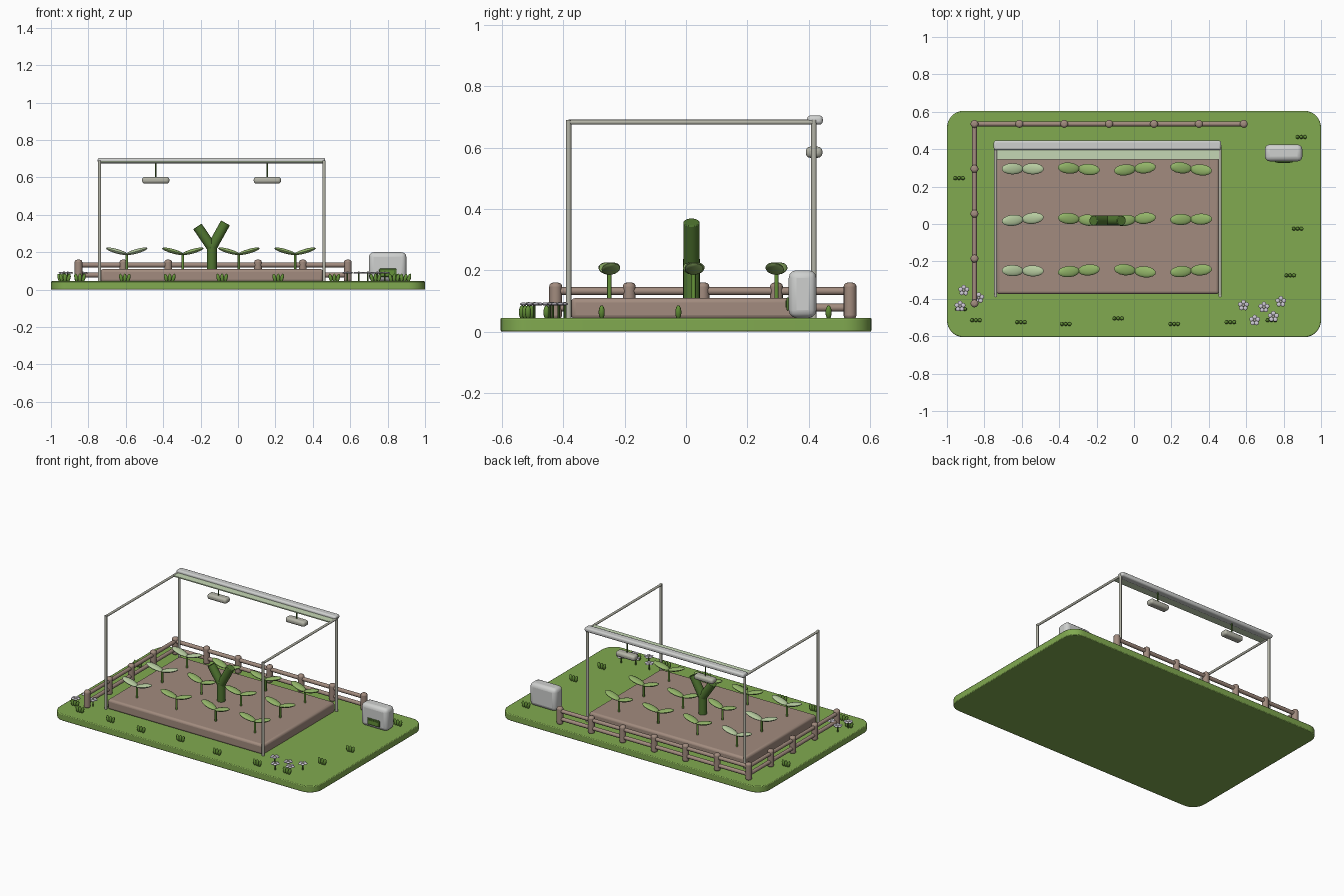
import bpy, bmesh, math
from mathutils import Matrix, Vector

cube = bpy.data.objects.get("Cube")
if cube:
    bpy.data.objects.remove(cube, do_unlink=True)


def material(name, rgb):
    m = bpy.data.materials.new(name)
    m.use_nodes = True
    m.diffuse_color = (*rgb, 1)
    m.node_tree.nodes["Principled BSDF"].inputs["Base Color"].default_value = (*rgb, 1)
    return m


GRASS = material("lawn green", (0.22, 0.40, 0.08))
BROWN = material("earth brown", (0.36, 0.26, 0.21))
LEAF = material("leaf green", (0.29, 0.46, 0.14))
PALE = material("pale leaf green", (0.47, 0.60, 0.35))
SHEET = material("sheet pale green", (0.56, 0.68, 0.46))
METAL = material("warm grey metal", (0.46, 0.46, 0.39))
LIGHT = material("light grey", (0.62, 0.63, 0.62))
DARK = material("dark green", (0.08, 0.18, 0.03))
TUFT = material("tuft green", (0.13, 0.29, 0.04))
PETAL = material("petal lavender", (0.63, 0.60, 0.68))


def tube(bm, a, b, r, sides=14):
    a, b = Vector(a), Vector(b)
    turn = (b - a).to_track_quat('Z', 'Y').to_matrix().to_4x4()
    bmesh.ops.create_cone(bm, cap_ends=True, segments=sides, radius1=r, radius2=r,
                          depth=(b - a).length, matrix=Matrix.Translation((a + b) / 2) @ turn)


def blob(bm, centre, size, turn=Matrix()):
    bmesh.ops.create_uvsphere(bm, u_segments=14, v_segments=8, radius=1,
                              matrix=Matrix.Translation(centre) @ turn @ Matrix.Diagonal((*size, 1)))


def box(bm, lo, hi):
    lo, hi = Vector(lo), Vector(hi)
    bmesh.ops.create_cube(bm, size=1, matrix=Matrix.Translation((lo + hi) / 2)
                          @ Matrix.Diagonal((*(hi - lo), 1)))


def finish(name, bm, mat, bevel=0, segments=3):
    mesh = bpy.data.meshes.new(name)
    bm.to_mesh(mesh)
    bm.free()
    mesh.materials.append(mat)
    ob = bpy.data.objects.new(name, mesh)
    bpy.context.collection.objects.link(ob)
    for o in bpy.context.selected_objects:
        o.select_set(False)
    ob.select_set(True)
    bpy.context.view_layer.objects.active = ob
    bpy.ops.object.shade_smooth_by_angle(angle=math.radians(40))
    if bevel:
        mod = ob.modifiers.new("rounding", 'BEVEL')
        mod.width, mod.segments = bevel, segments
        mod.limit_method, mod.angle_limit = 'ANGLE', math.radians(40)
    return ob


def rounded_box(name, lo, hi, mat, bevel):
    bm = bmesh.new()
    box(bm, lo, hi)
    return finish(name, bm, mat, bevel)


GROUND = 0.045

# Lawn slab with rounded plan corners
bm = bmesh.new()
box(bm, (-1, -0.605, 0), (1, 0.605, GROUND))
corners = [e for e in bm.edges if abs(e.verts[0].co.z - e.verts[1].co.z) > 0.01]
bmesh.ops.bevel(bm, geom=corners, offset=0.09, segments=8, profile=0.5, affect='EDGES')
finish("lawn", bm, GRASS, 0.005, 2)

# Soil bed
rounded_box("soil_bed", (-0.735, -0.375, 0.04), (0.455, 0.41, 0.11), BROWN, 0.015)

# Fence posts and rails along the back and one side
FX, FY = -0.853, 0.535
posts = [(FX + 0.24 * i, FY) for i in range(7)] + [(FX, FY - 0.24 * i) for i in range(1, 5)]
bm = bmesh.new()
for x, y in posts:
    tube(bm, (x, y, 0.04), (x, y, 0.16), 0.021)
finish("fence_posts", bm, BROWN, 0.013)
bm = bmesh.new()
for z in (0.078, 0.132):
    tube(bm, (FX, FY, z), (FX + 1.44, FY, z), 0.013)
    tube(bm, (FX, FY, z), (FX, FY - 0.96, z), 0.013)
finish("fence_rails", bm, BROWN)

# Frame over the bed
bm = bmesh.new()
for x in (-0.74, 0.46):
    for y in (-0.383, 0.417):
        tube(bm, (x, y, 0.04), (x, y, 0.69), 0.009)
    tube(bm, (x, -0.383, 0.683), (x, 0.417, 0.683), 0.008)
finish("frame", bm, METAL)
rounded_box("roller_housing", (-0.75, 0.395, 0.675), (0.466, 0.446, 0.705), LIGHT, 0.011)
rounded_box("retracted_sheet", (-0.735, 0.345, 0.681), (0.455, 0.42, 0.688), SHEET, 0)

# Hanging lamps
for side, x in (("right", -0.44), ("left", 0.157)):
    rounded_box(side + "_lamp", (x - 0.073, 0.391, 0.567), (x + 0.073, 0.445, 0.603), METAL, 0.014)
    bm = bmesh.new()
    tube(bm, (x, 0.417, 0.59), (x, 0.417, 0.685), 0.004, 8)
    finish(side + "_lamp_cord", bm, DARK)

# Control box with front panel
rounded_box("control_box", (0.70, 0.335, GROUND), (0.90, 0.425, 0.20), LIGHT, 0.025)
rounded_box("box_panel", (0.755, 0.328, 0.068), (0.848, 0.337, 0.112), DARK, 0.004)
rounded_box("box_screen", (0.768, 0.325, 0.078), (0.835, 0.33, 0.102), TUFT, 0)

# Forked plant
bm = bmesh.new()
fork = (-0.14, 0.018, 0.225)
tube(bm, (-0.14, 0.018, 0.10), (-0.14, 0.018, 0.24), 0.027, 18)
tube(bm, fork, (-0.217, 0.018, 0.338), 0.027, 18)
tube(bm, fork, (-0.067, 0.018, 0.357), 0.027, 18)
finish("forked_plant", bm, DARK, 0.003, 2)

# Seedlings: one stem and two raised leaves each
YAWS = {-0.25: (-1, 5, -6, 5), 0.025: (6, -5, 6, 1), 0.295: (0, -4, 6, -6)}
stems = bmesh.new()
pale_leaves, green_leaves = bmesh.new(), bmesh.new()
for y, yaws in YAWS.items():
    for col, yaw in enumerate(yaws):
        x = -0.595 + 0.3 * col
        tube(stems, (x, y, 0.10), (x, y, 0.192), 0.007, 10)
        for s in (-1, 1):
            turn = (Matrix.Rotation(math.radians(yaw), 4, 'Z')
                    @ Matrix.Rotation(math.radians(-16 * s), 4, 'Y'))
            centre = Vector((x, y, 0.19)) + turn @ Vector((0.056 * s, 0, 0))
            blob(green_leaves if col else pale_leaves, centre, (0.061, 0.03, 0.012), turn)
finish("seedling_stems", stems, TUFT)
finish("pale_seedling_leaves", pale_leaves, PALE)
finish("green_seedling_leaves", green_leaves, LEAF)

# Grass tufts: three short blades each
bm = bmesh.new()
for x, y in ((-0.935, 0.245), (-0.925, -0.455), (-0.845, -0.515), (-0.605, -0.525),
             (-0.365, -0.535), (-0.085, -0.505), (0.215, -0.535), (0.515, -0.525),
             (0.735, -0.515), (0.835, -0.275), (0.875, -0.025), (0.895, 0.465)):
    for s in (-1, 0, 1):
        blob(bm, (x + 0.02 * s, y, 0.063), (0.01, 0.01, 0.023),
             Matrix.Rotation(math.radians(14 * s), 4, 'Y'))
finish("grass_tufts", bm, TUFT)

# Flowers: stem, five petals and a centre
stems, petals, hearts = bmesh.new(), bmesh.new(), bmesh.new()
for x, y in ((-0.91, -0.355), (-0.93, -0.44), (-0.83, -0.395), (0.585, -0.435),
             (0.695, -0.445), (0.785, -0.415), (0.745, -0.495), (0.645, -0.515)):
    tube(stems, (x, y, 0.04), (x, y, 0.088), 0.004, 8)
    blob(hearts, (x, y, 0.091), (0.008, 0.008, 0.006))
    for i in range(5):
        a = math.tau * i / 5 + 0.3
        blob(petals, (x + 0.018 * math.cos(a), y + 0.018 * math.sin(a), 0.09), (0.012, 0.012, 0.005))
finish("flower_stems", stems, DARK)
finish("flower_petals", petals, PETAL)
finish("flower_centres", hearts, METAL)
